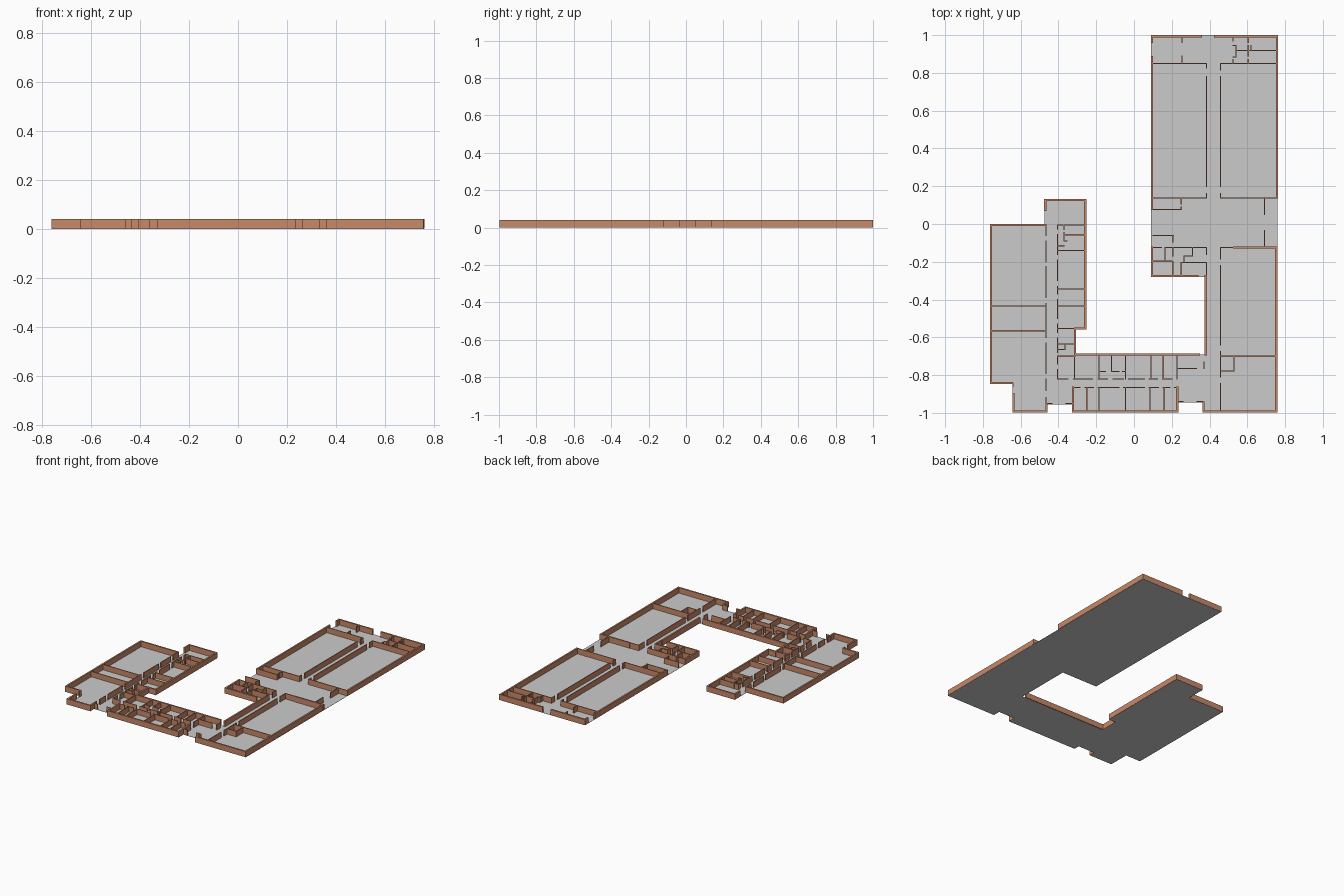
import bpy, bmesh

H = 0.04          # wall height
OUTER, INNER = 0.011, 0.006

brick = bpy.data.materials.new("terracotta")
brick.diffuse_color = (0.58, 0.25, 0.14, 1)


def finish(name, bm, mat=None):
    me = bpy.data.meshes.new(name)
    bm.to_mesh(me)
    bm.free()
    ob = bpy.data.objects.new(name, me)
    bpy.context.collection.objects.link(ob)
    if mat:
        me.materials.append(mat)
    return ob


def box(bm, x0, x1, y0, y1, z0, z1):
    r = bmesh.ops.create_cube(bm, size=1)
    for v in r["verts"]:
        v.co.x = x1 if v.co.x > 0 else x0
        v.co.y = y1 if v.co.y > 0 else y0
        v.co.z = z1 if v.co.z > 0 else z0


def walls(name, t, across=(), along=()):
    """across: (y, x0, x1, x2, x3...) runs in x; along: (x, y0, y1...) runs in y."""
    bm = bmesh.new()
    h = t / 2
    for c, *s in across:
        for a, b in zip(s[::2], s[1::2]):
            box(bm, a - h, b + h, c - h, c + h, 0.0006, H)
    for c, *s in along:
        for a, b in zip(s[::2], s[1::2]):
            box(bm, c - h, c + h, min(a, b) - h, max(a, b) + h, 0.0006, H)
    finish(name, bm, brick)


# floor slab
outline = [(.09, 1), (.09, -.28), (.377, -.28), (.377, -.692), (-.308, -.692), (-.308, -.553),
           (-.254, -.553), (-.254, .132), (-.474, .132), (-.474, 0), (-.762, 0), (-.762, -.847),
           (-.643, -.847), (-.643, -.998), (-.458, -.998), (-.458, -.955), (-.328, -.955),
           (-.328, -.998), (.234, -.998), (.234, -.945), (.363, -.945), (.363, -.998),
           (.76, -.998), (.76, 1)]
bm = bmesh.new()
f = bm.faces.new([bm.verts.new((x, y, 0)) for x, y in outline])
r = bmesh.ops.extrude_face_region(bm, geom=[f])
for v in r["geom"]:
    if isinstance(v, bmesh.types.BMVert):
        v.co.z = 0.0012
bmesh.ops.recalc_face_normals(bm, faces=bm.faces)
finish("floor", bm)

# outer walls of the right wing
walls("right_wing_outer_walls", OUTER,
      across=[(.994, .1, .355, .43, .755), (-.275, .1, .335), (-.125, .53, .755),
              (-.992, .37, .752)],
      along=[(.096, .994, .965, .885, .08, -.125, -.275), (.757, .994, .14),
             (.753, -.125, -.992), (.38, -.275, -.69), (.368, -.945, -.992)])

# outer walls of the bottom and left wings
walls("left_wing_outer_walls", OUTER,
      across=[(-.69, -.313, .345), (-.553, -.313, -.26), (.127, -.47, -.26),
              (-.005, -.757, -.468), (-.842, -.757, -.645), (-.992, -.638, -.463, -.323, .229)],
      along=[(-.313, -.553, -.69), (-.258, .127, -.553), (-.47, .127, .075),
             (-.757, -.005, -.842), (-.638, -.9, -.992), (-.463, -.955, -.992),
             (-.323, -.865, -.992), (.229, -.865, -.992)])

# recessed entrance screens
walls("entrance_walls", INNER,
      across=[(-.95, -.46, -.435, -.36, -.325), (-.94, .23, .26, .335, .365)],
      along=[(.69, .14, .05, -.035, -.125), (-.64, -.845, -.86)])

# partitions: large upper rooms and the small rooms behind them
walls("upper_right_partitions", INNER,
      across=[(.85, .1, .383, .458, .755), (.138, .1, .383, .458, .755),
              (.918, .54, .755), (.945, .525, .54), (.885, .525, .54)],
      along=[(.383, .85, .825, .78, .2, .16, .138), (.458, .85, .815, .78, .2, .16, .138),
             (.255, .994, .96, .89, .85), (.525, .994, .97, .87, .85),
             (.54, .945, .885), (.605, .994, .96, .945, .89, .87, .85), (.62, .945, .918)])

# partitions: service block beside the lobby
walls("service_block_partitions", INNER,
      across=[(.077, .1, .25), (-.06, .1, .208), (-.125, .1, .145, .165, .383),
              (-.197, .1, .2), (-.203, .25, .38), (-.17, .265, .31)],
      along=[(.25, .138, .105, .09, .077, -.203, -.275), (.205, -.06, -.095, -.125, -.17, -.2, -.275),
             (.165, -.125, -.197), (.31, -.125, -.17), (.265, -.17, -.203),
             (.383, -.125, -.16, -.203, -.275)])

# partitions: lower right rooms
walls("lower_right_partitions", INNER,
      across=[(-.125, .458, .53), (-.7, .458, .755), (-.778, .458, .53), (-.765, .23, .33)],
      along=[(.458, -.125, -.185, -.22, -.64, -.675, -.81, -.845, -.992),
             (.53, -.7, -.778), (.37, -.73, -.765)])

# partitions: office rows along the corridor of the bottom wing
walls("bottom_wing_partitions", INNER,
      across=[(-.82, -.405, -.35, -.32, -.22, -.19, -.14, -.11, -.055, -.03, .055, .08, .125, .15, .2),
              (-.865, -.323, -.285, -.26, -.215, -.19, -.08, -.055, .055, .08, .13, .155, .19, .215, .229),
              (-.78, -.185, -.15, -.12, -.08, -.06, -.045)],
      along=[(x, -.69, -.82) for x in (-.315, -.185, -.045, .09, .155, .227)]
      + [(x, -.865, -.992) for x in (-.25, -.185, -.045, .085, .16)]
      + [(-.12, -.69, -.78)])

# partitions: left wing classrooms and small rooms
walls("left_wing_partitions", INNER,
      across=[(y, -.757, -.465) for y in (-.435, -.565)]
      + [(y, -.405, -.258) for y in (-.14, -.435)]
      + [(-.005, -.405, -.38, -.365, -.258), (-.057, -.37, -.258), (-.345, -.405, -.258),
         (-.553, -.405, -.313), (-.635, -.405, -.313), (-.665, -.405, -.365),
         (-.7, -.405, -.313), (-.09, -.37, -.355), (-.115, -.405, -.37)],
      along=[(-.465, -.005, -.06, -.09, -.2, -.225, -.39, -.42, -.6, -.63, -.79, -.82, -.88, -.92, -.95),
             (-.405, -.005, -.025, -.055, -.16, -.19, -.3, -.33, -.37, -.4, -.5, -.53, -.575, -.605, -.68,
              -.7, -.74, -.77, -.82),
             (-.37, -.005, -.03, -.045, -.09), (-.365, -.635, -.665)])
